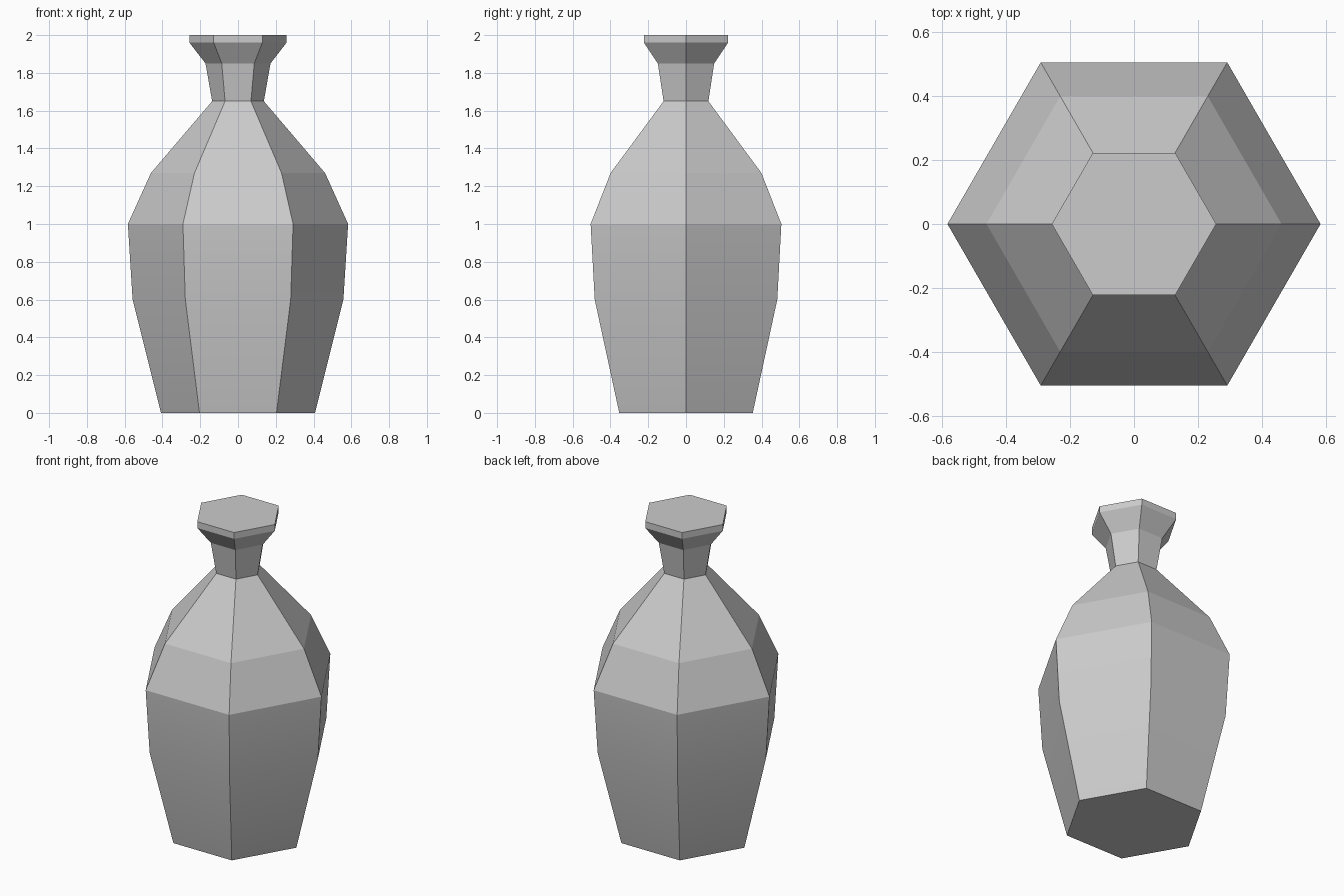
import bpy
import bmesh
from math import cos, sin, pi, radians

cube = bpy.data.objects.get("Cube")
if cube:
    bpy.data.objects.remove(cube, do_unlink=True)

SIDES = 6
# Radius and height of each ring, from the foot to the rim
PROFILE = [(0.408, 0), (0.558, 0.6), (0.583, 1.0), (0.461, 1.27),
           (0.137, 1.65), (0.172, 1.85), (0.257, 1.96), (0.257, 2.0)]


def material(name, colour):
    mat = bpy.data.materials.new(name)
    mat.use_nodes = True
    mat.diffuse_color = colour
    mat.node_tree.nodes["Principled BSDF"].inputs["Base Color"].default_value = colour
    return mat


# Six-sided vase body: rings bridged by quads, closed at foot and rim
bm = bmesh.new()
rings = [[bm.verts.new((r * cos(2 * pi * i / SIDES), r * sin(2 * pi * i / SIDES), z))
          for i in range(SIDES)] for r, z in PROFILE]
for low, high in zip(rings, rings[1:]):
    for i in range(SIDES):
        j = (i + 1) % SIDES
        bm.faces.new((low[i], low[j], high[j], high[i]))
bm.faces.new(rings[0][::-1])
bm.faces.new(rings[-1])

mesh = bpy.data.meshes.new("vase")
bm.to_mesh(mesh)
bm.free()
mesh.materials.append(material("light grey", (0.6, 0.6, 0.6, 1)))
vase = bpy.data.objects.new("vase", mesh)
bpy.context.collection.objects.link(vase)

# Only the gentle bend of the lower body is smooth
bpy.ops.object.select_all(action="DESELECT")
vase.select_set(True)
bpy.context.view_layer.objects.active = vase
bpy.ops.object.shade_smooth_by_angle(angle=radians(12))
